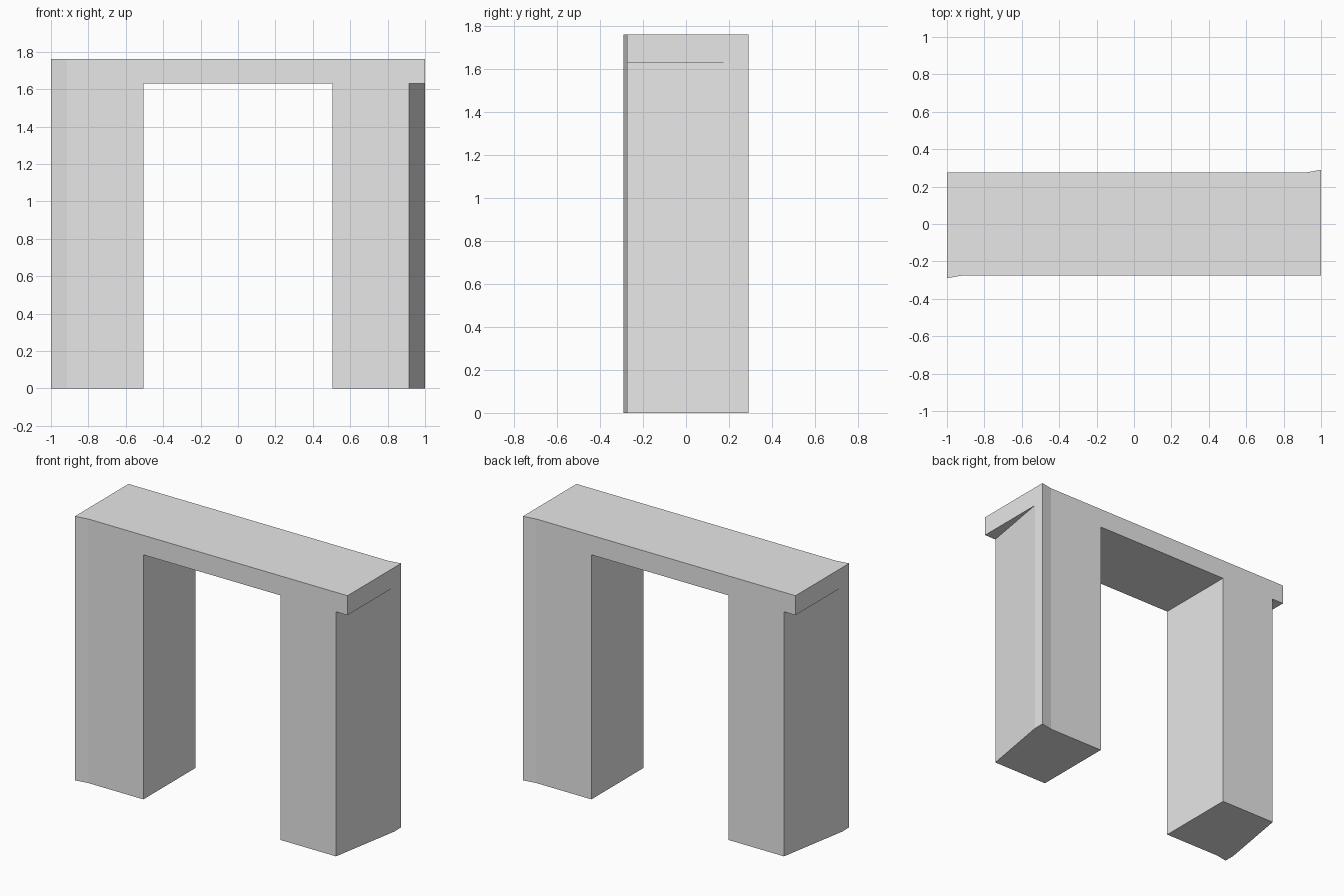
import bpy
import bmesh

cube = bpy.data.objects.get("Cube")
if cube:
    bpy.data.objects.remove(cube, do_unlink=True)

HEIGHT = 1.76
UNDERSIDE = 1.63

stone = bpy.data.materials.new("pale_grey")
stone.use_nodes = True
stone.diffuse_color = (0.8, 0.8, 0.8, 1)
stone.node_tree.nodes["Principled BSDF"].inputs["Base Color"].default_value = (0.8, 0.8, 0.8, 1)


def half_turn(points):
    return [(-x, -y) for x, y in points]


def prism(name, outline, bottom, top):
    """Extrude a counter-clockwise plan outline into a flat-sided solid."""
    bm = bmesh.new()
    base = bm.faces.new([bm.verts.new((x, y, bottom)) for x, y in outline])
    result = bmesh.ops.extrude_face_region(bm, geom=[base], use_keep_orig=True)
    for item in result["geom"]:
        if isinstance(item, bmesh.types.BMVert):
            item.co.z = top
    bmesh.ops.recalc_face_normals(bm, faces=bm.faces)
    mesh = bpy.data.meshes.new(name)
    bm.to_mesh(mesh)
    bm.free()
    mesh.materials.append(stone)
    obj = bpy.data.objects.new(name, mesh)
    bpy.context.collection.objects.link(obj)
    return obj


# Beam: a slab with one flared corner at each end
beam_half = [(1, -0.275), (1, 0.29), (0.915, 0.275)]
prism("top_beam", beam_half + half_turn(beam_half), UNDERSIDE, HEIGHT)

# Legs: outer faces taper in below the beam, and each is a half turn of the other
leg = [(0.505, -0.275), (0.915, -0.275), (1, 0.215), (1, 0.29),
       (0.915, 0.275), (0.505, 0.275)]
prism("left_leg", leg, 0, UNDERSIDE)
prism("right_leg", half_turn(leg), 0, UNDERSIDE)
